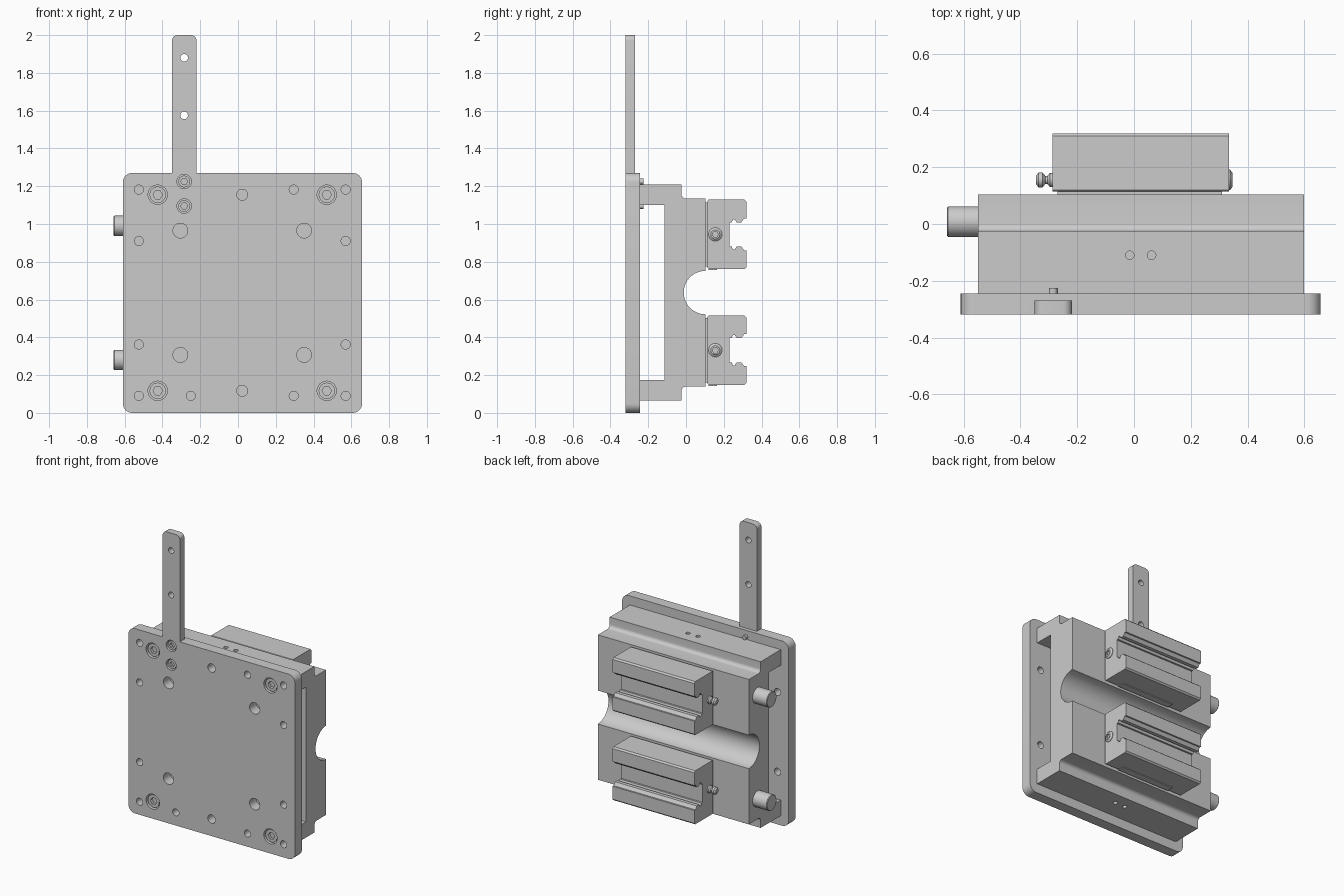
import bpy, bmesh, math
from mathutils import Vector

if "Cube" in bpy.data.objects:
    bpy.data.objects.remove(bpy.data.objects["Cube"])


def prism(name, pts, axis, a, b):
    """Extrude a 2D profile along x (profile y,z), y (x,z) or z (x,y)."""
    put = {'x': lambda p, t: (t, p[0], p[1]),
           'y': lambda p, t: (p[0], t, p[1]),
           'z': lambda p, t: (p[0], p[1], t)}[axis]
    bm = bmesh.new()
    lo = [bm.verts.new(put(p, a)) for p in pts]
    hi = [bm.verts.new(put(p, b)) for p in pts]
    n = len(pts)
    bm.faces.new(lo)
    bm.faces.new(hi[::-1])
    for i in range(n):
        j = (i + 1) % n
        bm.faces.new((lo[i], hi[i], hi[j], lo[j]))
    bmesh.ops.recalc_face_normals(bm, faces=bm.faces)
    me = bpy.data.meshes.new(name)
    bm.to_mesh(me)
    bm.free()
    ob = bpy.data.objects.new(name, me)
    bpy.context.collection.objects.link(ob)
    return ob


def arc(c, r, a0, a1, n):
    return [(c[0] + r * math.cos(math.radians(a0 + (a1 - a0) * i / n)),
             c[1] + r * math.sin(math.radians(a0 + (a1 - a0) * i / n))) for i in range(n + 1)]


def cyl(name, axis, c, r, a, b, n=32):
    return prism(name, arc(c, r, 0, 360, n)[:-1], axis, a, b)


def lathe_x(name, c, prof, n=32):
    """Revolve (x, radius) pairs about an x-parallel line through c = (y, z)."""
    bm = bmesh.new()
    rings = [[bm.verts.new((x, *p)) for p in arc(c, r, 0, 360, n)[:-1]] for x, r in prof]
    for p, q in zip(rings, rings[1:]):
        for i in range(n):
            j = (i + 1) % n
            bm.faces.new((p[i], q[i], q[j], p[j]))
    bm.faces.new(rings[0])
    bm.faces.new(rings[-1])
    bmesh.ops.recalc_face_normals(bm, faces=bm.faces)
    me = bpy.data.meshes.new(name)
    bm.to_mesh(me)
    bm.free()
    ob = bpy.data.objects.new(name, me)
    bpy.context.collection.objects.link(ob)
    return ob


def rounded(x0, x1, z0, z1, r, n=8):
    return (arc((x1 - r, z1 - r), r, 0, 90, n) + arc((x0 + r, z1 - r), r, 90, 180, n)
            + arc((x0 + r, z0 + r), r, 180, 270, n) + arc((x1 - r, z0 + r), r, 270, 360, n))


def cut(ob, cutters):
    bpy.context.view_layer.objects.active = ob
    for c in cutters:
        m = ob.modifiers.new("cut", 'BOOLEAN')
        m.operation, m.solver, m.object = 'DIFFERENCE', 'EXACT', c
        bpy.ops.object.modifier_apply(modifier=m.name)
        bpy.data.objects.remove(c, do_unlink=True)


FRONT, BACK = -0.319, -0.244

# Base plate with its drilled holes, counterbores and bar pocket
plate = prism("base_plate", rounded(-0.61, 0.657, 0, 1.27, 0.05), 'y', FRONT, BACK)
small = [(x, z) for x in (-0.525, 0.57) for z in (0.09, 0.362, 0.91, 1.182)]
small += [(0.295, 1.182), (0.295, 0.09), (-0.25, 0.09)]
medium = [(0.022, 1.155), (0.022, 0.117)]
large = [(x, z) for x in (-0.305, 0.35) for z in (0.307, 0.965)]
bolts = [(x, z) for x in (-0.425, 0.47) for z in (0.117, 1.155)]
bar_bolts = [(-0.285, 1.225), (-0.285, 1.095)]
bar_outline = rounded(-0.35, -0.219, 1.04, 2.0, 0.03)
holes = [cyl("hole", 'y', p, r, -0.4, -0.2)
         for group, r in ((small, 0.024), (medium, 0.029), (large, 0.039)) for p in group]
holes += [cyl("counterbore", 'y', p, 0.051, -0.4, -0.262) for p in bolts]
holes.append(prism("pocket", bar_outline, 'y', -0.4, -0.27))
cut(plate, holes)

# Upright bar set into the plate
bar = prism("upright_bar", bar_outline, 'y', FRONT, -0.27)
cut(bar, [cyl("hole", 'y', (-0.285, z), 0.02, -0.4, -0.2) for z in (1.88, 1.575)]
    + [cyl("counterbore", 'y', p, 0.038, -0.4, -0.285) for p in bar_bolts])


# Socket head bolts
def bolt(name, p, r, front, back):
    head = cyl(name, 'y', p, r, front, back)
    cut(head, [cyl("socket", 'y', p, r * 0.58, front - 0.1, front + 0.02, 6)])


for i, p in enumerate(bolts):
    bolt(f"plate_bolt_{i + 1}", p, 0.043, -0.31, -0.262)
for i, p in enumerate(bar_bolts):
    bolt(f"bar_bolt_{i + 1}", p, 0.031, -0.311, -0.285)
    cyl(f"bar_bolt_tip_{i + 1}", 'y', p, 0.015, -0.25, -0.226, 20)

# Main channel body with filleted steps and a half-round groove
ZM = 0.637
top = [(BACK, 1.1), (BACK, 1.208), (-0.025, 1.208)]
top += arc((0.0, 1.16), 0.025, 180, 270, 6)
top += [(0.103, 1.135)]
groove = arc((0.103, ZM), 0.115, 90, 270, 28)
mirror = [(y, 2 * ZM - z) for y, z in reversed(top)]
body = prism("channel_body", top + groove + mirror + [(-0.115, 0.174), (-0.115, 1.1)],
             'x', -0.55, 0.598)
cut(body, [cyl("pin_hole", 'z', (x, -0.11), 0.015, a, a + 0.2, 20)
           for x in (-0.015, 0.062) for a in (1.158, -0.084)])

# Two rail carriages, each with spacer, nipple, end plug and side peg
half = [(0.114, 0.178), (0.12, 0.184), (0.309, 0.184), (0.319, 0.174), (0.319, 0.085),
        (0.308, 0.085), (0.293, 0.064), (0.268, 0.064), (0.258, 0.08), (0.248, 0.08),
        (0.242, 0.064), (0.229, 0.064)]
for label, zc, zp in (("upper", 0.945, 0.99), ("lower", 0.332, 0.28)):
    prof = [(y, zc + d) for y, d in half] + [(y, zc - d) for y, d in reversed(half)]
    prism(f"{label}_carriage", prof, 'x', -0.287, 0.335)
    prism(f"{label}_spacer", [(0.095, zc - 0.17), (0.12, zc - 0.17),
                              (0.12, zc + 0.17), (0.095, zc + 0.17)], 'x', -0.27, 0.31)
    prism(f"{label}_seal_strip", [(0.118, zc - 0.189), (0.165, zc - 0.189),
                                  (0.165, zc - 0.17), (0.118, zc - 0.17)], 'x', -0.18, 0.23)
    c = (0.155, zc)
    lathe_x(f"{label}_grease_nipple", c,
            [(-0.28, 0.025), (-0.296, 0.025), (-0.305, 0.014), (-0.312, 0.014), (-0.322, 0.026),
             (-0.336, 0.026), (-0.345, 0.014)], 24)
    plug = lathe_x(f"{label}_end_plug", c, [(0.33, 0.036), (0.338, 0.036), (0.347, 0.024)])
    cut(plug, [cyl("socket", 'x', c, 0.016, 0.337, 0.4, 6)])
    lathe_x(f"{label}_side_peg", (0.008, zp), [(-0.53, 0.054), (-0.654, 0.054), (-0.658, 0.05)], 40)

# Smooth round walls, keep machined edges crisp
bpy.ops.object.select_all(action='DESELECT')
for ob in bpy.context.scene.objects:
    ob.select_set(True)
bpy.context.view_layer.objects.active = plate
bpy.ops.object.shade_smooth_by_angle(angle=math.radians(30))
